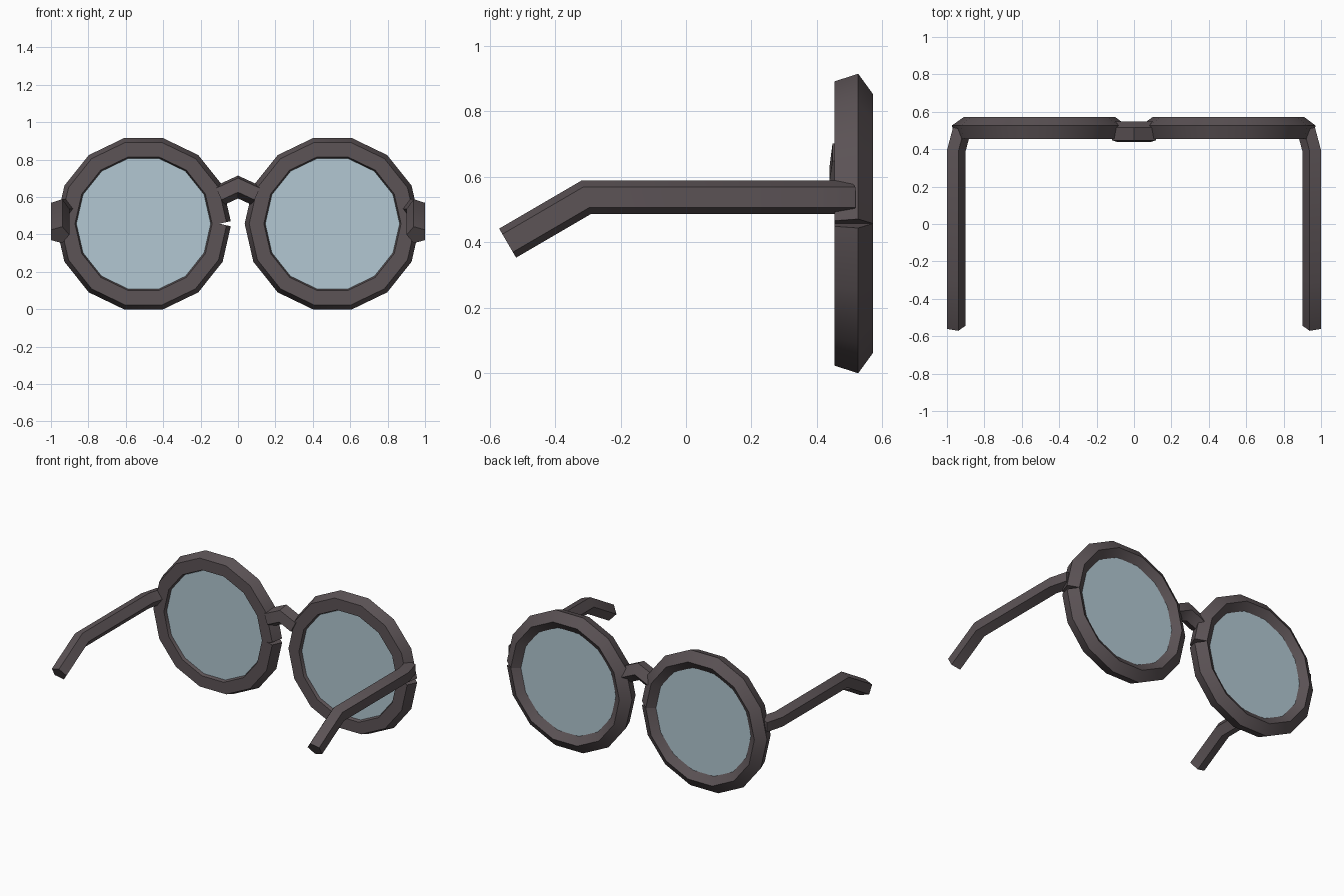
import bpy, bmesh, math
from mathutils import Vector, Matrix

cube = bpy.data.objects.get("Cube")
if cube:
    bpy.data.objects.remove(cube, do_unlink=True)


def material(name, rgb):
    m = bpy.data.materials.new(name)
    m.use_nodes = True
    m.diffuse_color = (*rgb, 1)
    m.node_tree.nodes["Principled BSDF"].inputs["Base Color"].default_value = (*rgb, 1)
    return m


FRAME = material("dark brown frame", (0.107, 0.087, 0.093))
GLASS = material("pale blue glass", (0.445, 0.575, 0.645))


def finish(bm, name, mat):
    """Smooth along the bends, sharp between the bar sides."""
    bmesh.ops.recalc_face_normals(bm, faces=bm.faces)
    for f in bm.faces:
        f.smooth = True
    me = bpy.data.meshes.new(name)
    bm.to_mesh(me)
    bm.free()
    me.set_sharp_from_angle(angle=math.radians(35))
    me.materials.append(mat)
    ob = bpy.data.objects.new(name, me)
    bpy.context.collection.objects.link(ob)
    return ob


def sweep(name, path, flat_dir, radius, twist=0):
    """Mitred pentagon bar along a path, its flat side towards flat_dir."""
    path = [Vector(p) for p in path]
    dirs = [(b - a).normalized() for a, b in zip(path, path[1:])]
    u = Vector(flat_dir)
    v = dirs[0].cross(u)
    angles = [math.radians(36 + 72 * k + twist) for k in range(5)]
    ring = [path[0] + radius * (u * math.cos(a) + v * math.sin(a)) for a in angles]
    bm = bmesh.new()
    rings = [[bm.verts.new(p) for p in ring]]
    for i, d in enumerate(dirs):
        # slide the section along the segment onto the joint plane
        n = (d + dirs[i + 1]).normalized() if i + 1 < len(dirs) else d
        ring = [p + d * ((path[i + 1] - p).dot(n) / d.dot(n)) for p in ring]
        rings.append([bm.verts.new(p) for p in ring])
    for r, s in zip(rings, rings[1:]):
        for k in range(5):
            j = (k + 1) % 5
            bm.faces.new((r[k], r[j], s[j], s[k]))
    bm.faces.new(rings[0])
    bm.faces.new(rings[-1])
    return finish(bm, name, FRAME)


SIDES = 14
LENS_Z = 0.457

for side, s in (("left", 1), ("right", -1)):
    cx = 0.505 * s

    # Rim: an open loop with a small split at the +x point
    loop = [(cx + 0.406 * math.cos(t), 0.506, LENS_Z + 0.406 * math.sin(t))
            for t in (math.tau * k / SIDES for k in range(SIDES + 1))]
    sweep(side + "_rim", loop, (0, -1, 0), 0.065)

    # Lens: thick slab filling the rim
    bm = bmesh.new()
    place = Matrix.Translation((cx, 0.504, LENS_Z)) @ Matrix.Rotation(math.pi / 2, 4, "X")
    bmesh.ops.create_cone(bm, cap_ends=True, segments=SIDES, radius1=0.359,
                          radius2=0.359, depth=0.062)
    # line the slab corners up with the rim corners
    first = max(bm.verts, key=lambda w: w.co.x).co
    turn = Matrix.Rotation(-math.atan2(first.y, first.x), 4, "Z")
    bm.transform(place @ turn)
    finish(bm, side + "_lens", GLASS)

    # Temple arm: bent ear tip, straight arm, hinge turned into the rim
    arm = [(0.956 * s, -0.545, 0.397), (0.956 * s, -0.305, 0.537),
           (0.956 * s, 0.39, 0.537), (0.925 * s, 0.506, 0.537)]
    sweep(side + "_temple_arm", arm, (s, 0, 0), 0.054)

# Nose bridge, leaning slightly forward
sweep("nose_bridge", [(-0.1, 0.49, 0.61), (0, 0.49, 0.656), (0.1, 0.49, 0.61)],
      (0, -1, 0), 0.059, twist=-8)
